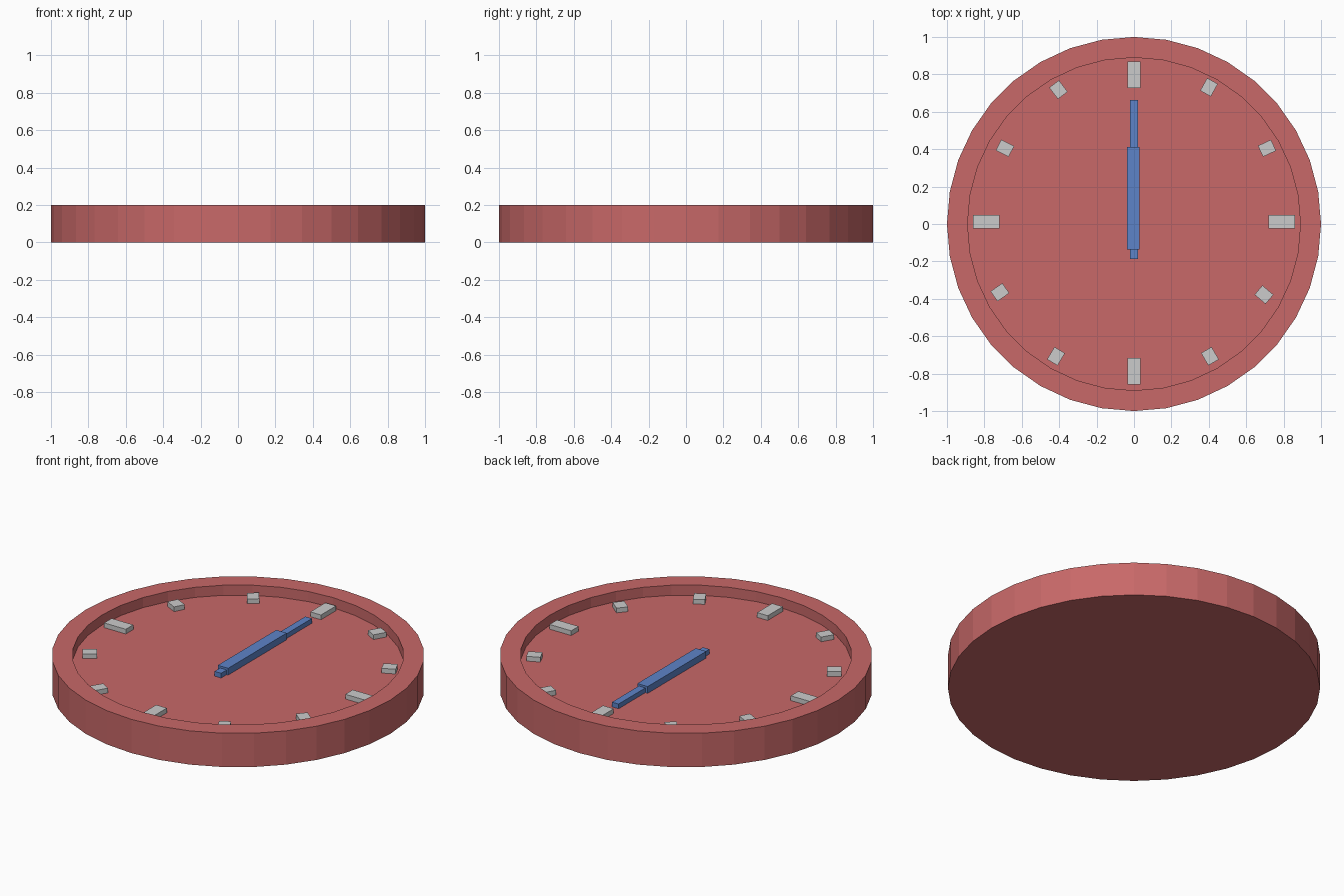
import bpy, bmesh, math

if "Cube" in bpy.data.objects:
    bpy.data.objects.remove(bpy.data.objects["Cube"])

SIDES = 36
FLOOR = 0.14


def material(name, rgb):
    m = bpy.data.materials.new(name)
    m.diffuse_color = (*rgb, 1)
    m.use_nodes = True
    m.node_tree.nodes["Principled BSDF"].inputs["Base Color"].default_value = m.diffuse_color
    return m


def add_object(name, bm, mat=None):
    bmesh.ops.recalc_face_normals(bm, faces=bm.faces)
    mesh = bpy.data.meshes.new(name)
    bm.to_mesh(mesh)
    bm.free()
    ob = bpy.data.objects.new(name, mesh)
    bpy.context.collection.objects.link(ob)
    if mat:
        mesh.materials.append(mat)
    return ob


def block(name, x, y, z0, z1, width, length, clock_deg=0, mat=None):
    """Box lying on the dial, turned clockwise from the +y direction."""
    bm = bmesh.new()
    bmesh.ops.create_cube(bm, size=1)
    bmesh.ops.scale(bm, vec=(width, length, z1 - z0), verts=bm.verts)
    ob = add_object(name, bm, mat)
    ob.location = (x, y, (z0 + z1) / 2)
    ob.rotation_euler.z = -math.radians(clock_deg)
    return ob


red = material("case_red", (0.58, 0.14, 0.14))
blue = material("hand_blue", (0.11, 0.23, 0.58))

# Case: rings of one profile, from base to recessed dial
bm = bmesh.new()
rings = []
for r, z in [(1, 0), (1, 0.2), (0.89, 0.2), (0.89, FLOOR)]:
    rings.append([bm.verts.new((r * math.sin(math.tau * i / SIDES),
                                r * math.cos(math.tau * i / SIDES), z))
                  for i in range(SIDES)])
for a, b in zip(rings, rings[1:]):
    for i in range(SIDES):
        j = (i + 1) % SIDES
        bm.faces.new((a[i], a[j], b[j], b[i]))
bm.faces.new(rings[0])
bm.faces.new(rings[-1])
add_object("clock_case", bm, red)

# Hour markers: long at the quarters, small and slightly uneven between
quarters = [(0, 0.798, 0), (0.791, 0.012, 90), (0, -0.787, 180), (-0.791, 0.012, 270)]
for x, y, a in quarters:
    block("quarter_marker", x, y, FLOOR, 0.168, 0.07, 0.142, a)

smalls = [(0.401, 0.731, 29), (0.711, 0.405, 65), (0.695, -0.378, 130), (0.406, -0.707, 150),
          (-0.417, -0.707, 211), (-0.717, -0.365, 235), (-0.690, 0.405, 297), (-0.404, 0.718, 323)]
for x, y, a in smalls:
    block("hour_marker", x, y, FLOOR, 0.168, 0.065, 0.077, a)

# Hands, both pointing to twelve
block("minute_hand", -0.001, 0.238, FLOOR, 0.168, 0.043, 0.851, 0, blue)
block("hour_hand", -0.004, 0.139, FLOOR, 0.18, 0.068, 0.548, 0, blue)
